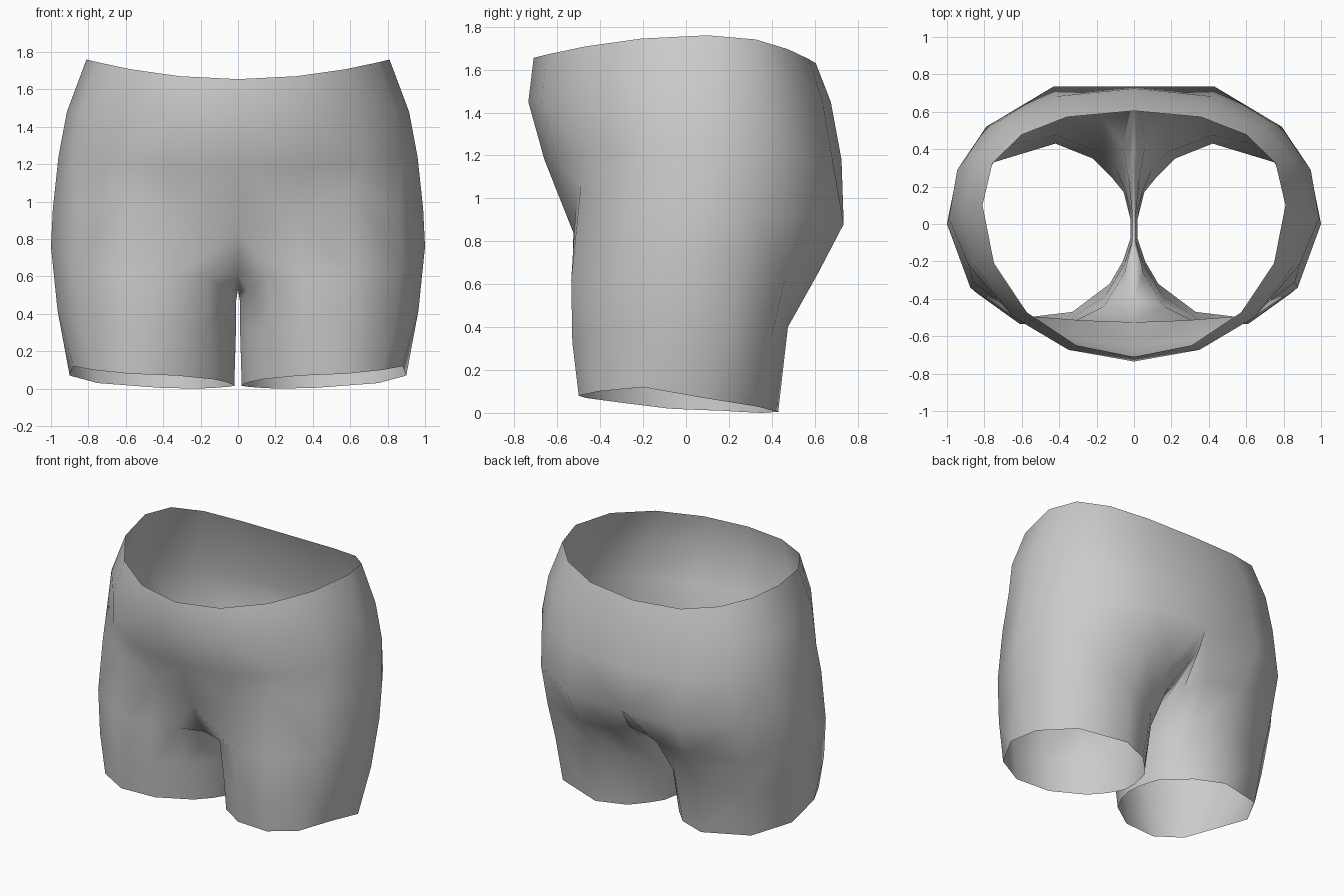
import bpy, bmesh
from math import sin, cos, radians


def body_ring(w, front, back, yc, z_front, z_side, z_back):
    """Half ring of 9 points, front centre round the side to back centre."""
    pts = []
    for i in range(9):
        a = radians(22.5 * i)
        s, c = max(sin(a), 0), cos(a)
        p = 1.0 if i <= 4 else 0.85
        x = 0 if i in (0, 8) else w * s ** p
        reach, zc = (front - yc, z_front) if i <= 4 else (back - yc, z_back)
        y = yc + reach * abs(c) ** p
        pts.append((x, y, zc + (z_side - zc) * s * s))
    return pts


# Torso: waist edge, belly, hips, then the groin and seat line
torso = [
    body_ring(0.81, -0.71, 0.605, 0.10, 1.655, 1.76, 1.63),
    body_ring(0.915, -0.735, 0.675, 0.08, 1.45, 1.48, 1.45),
    body_ring(0.96, -0.66, 0.725, 0.06, 1.18, 1.24, 1.18),
    [(0, -.525, .84), (.28, -.515, .94), (.60, -.49, 1.06), (.86, -.31, 1.0),
     (.99, .03, .96), (.945, .29, .95), (.79, .52, .91), (.43, .735, .88), (0, .735, .89)],
]

# Crotch seam from back to front, closing the top of the leg
seam = [(0, .66, .75), (0, .46, .63), (0, .20, .55), (0, -.12, .53), (0, -.40, .61)]

# Leg: thigh, lower thigh, hem (outer side first, then inner side)
thigh = [(.16, -.44, .60), (.34, -.53, .60), (.61, -.535, .62), (.875, -.34, .65),
         (1.0, 0, .76), (.95, .25, .70), (.78, .46, .62), (.42, .615, .65), (.16, .56, .63),
         (.06, .42, .56), (.03, .25, .51), (.012, .08, .46), (.012, -.10, .46), (.05, -.26, .52)]
lower = [(.15, -.38, .33), (.33, -.50, .33), (.58, -.53, .33), (.84, -.37, .36),
         (.965, -.05, .42), (.92, .20, .37), (.76, .40, .36), (.42, .475, .40), (.17, .38, .36),
         (.09, .28, .32), (.045, .17, .30), (.012, .05, .28), (.012, -.09, .28), (.05, -.21, .30)]
hem = [(.13, -.32, .05), (.33, -.47, .07), (.58, -.50, .08), (.77, -.41, .10),
       (.88, -.20, .12), (.90, .08, .07), (.75, .33, .03), (.42, .43, .005), (.22, .35, 0),
       (.12, .25, .005), (.055, .17, .01), (.02, .03, .015), (.02, -.08, .02), (.06, -.20, .035)]

bm = bmesh.new()


def add(points):
    return [bm.verts.new(p) for p in points]


def bridge(a, b, closed):
    n = len(a)
    for i in range(n if closed else n - 1):
        j = (i + 1) % n
        bm.faces.new((a[i], b[i], b[j], a[j]))


rings = [add(r) for r in torso]
for a, b in zip(rings, rings[1:]):
    bridge(a, b, False)
leg = [rings[-1] + add(seam)] + [add(r) for r in (thigh, lower, hem)]
for a, b in zip(leg, leg[1:]):
    bridge(a, b, True)

bmesh.ops.recalc_face_normals(bm, faces=bm.faces)
mesh = bpy.data.meshes.new("shorts")
bm.to_mesh(mesh)
bm.free()
mesh.shade_smooth()
shorts = bpy.data.objects.new("shorts", mesh)
bpy.context.collection.objects.link(shorts)

# Left half
mirror = shorts.modifiers.new("mirror", 'MIRROR')
mirror.use_axis = (True, False, False)
mirror.use_clip = True
mirror.merge_threshold = 0.001
